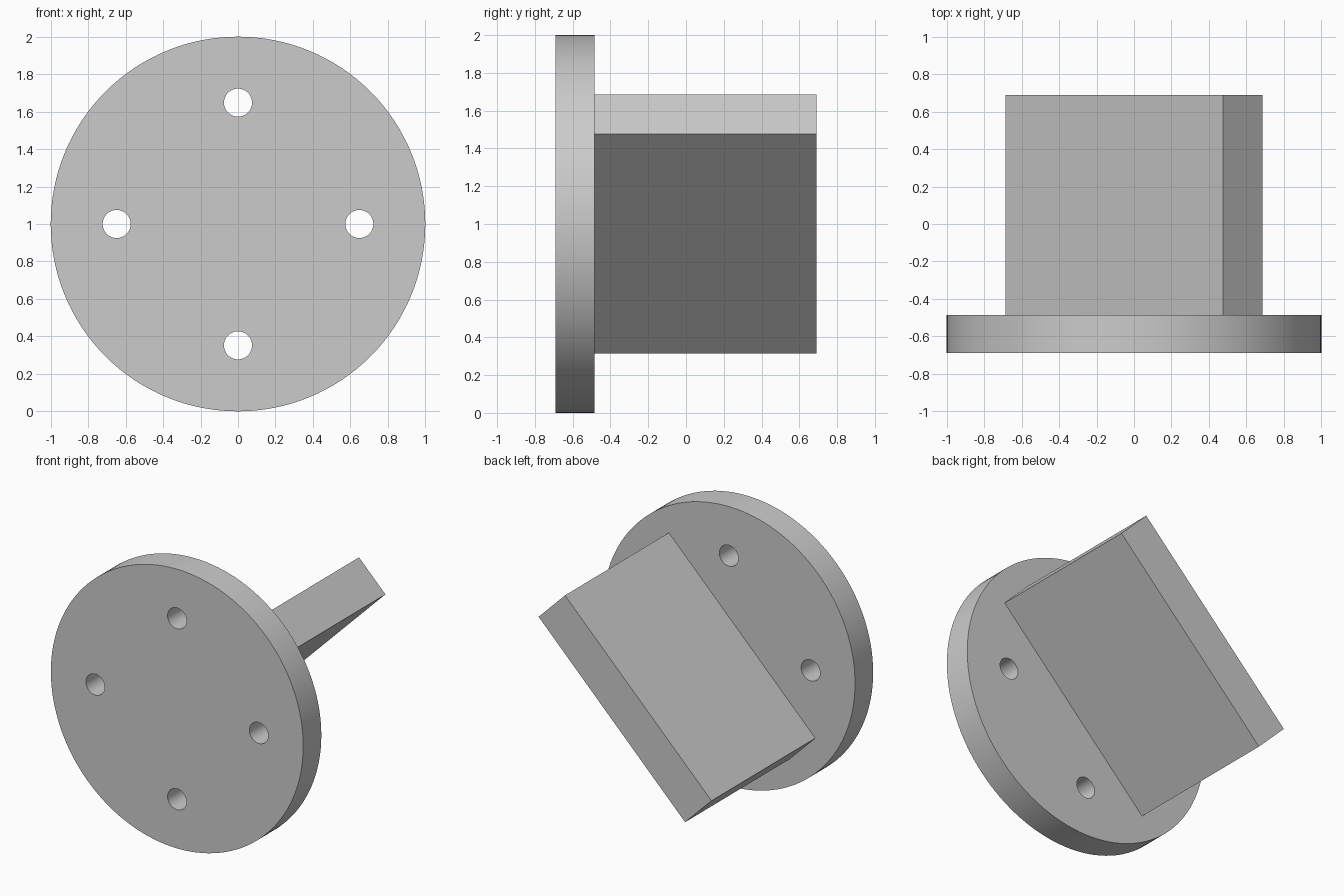
import bpy
from math import radians, sin, cos, pi

default_cube = bpy.data.objects.get("Cube")
if default_cube:
    bpy.data.objects.remove(default_cube, do_unlink=True)

FRONT, SHOULDER, BACK = -0.69, -0.485, 0.69
CENTRE_Z = 1.0
HOLE_RADIUS, HOLE_CIRCLE = 0.075, 0.648
TONGUE_LENGTH, TONGUE_THICKNESS = 1.642, 0.296

# Plain grey metal
grey = bpy.data.materials.new("grey_metal")
grey.use_nodes = True
colour = (0.6, 0.6, 0.6, 1)
grey.diffuse_color = colour
grey.node_tree.nodes["Principled BSDF"].inputs["Base Color"].default_value = colour


def rod(name, radius, x, z, y0, y1, sides):
    """Cylinder lying along y."""
    bpy.ops.mesh.primitive_cylinder_add(
        vertices=sides, radius=radius, depth=y1 - y0,
        location=(x, (y0 + y1) / 2, z), rotation=(radians(90), 0, 0))
    obj = bpy.context.object
    obj.name = name
    return obj


# Round flange
flange = rod("flange", 1.0, 0, CENTRE_Z, FRONT, SHOULDER, 128)
flange.data.materials.append(grey)

# Four bolt holes drilled through the flange
for i in range(4):
    angle = i * pi / 2
    drill = rod("bolt_hole_cutter", HOLE_RADIUS, HOLE_CIRCLE * cos(angle),
                CENTRE_Z + HOLE_CIRCLE * sin(angle),
                FRONT - 0.1, SHOULDER + 0.1, 48)
    drill.hide_render = True
    drill.data.materials.append(grey)
    cut = flange.modifiers.new("bolt_hole", 'BOOLEAN')
    cut.operation = 'DIFFERENCE'
    cut.solver = 'EXACT'
    cut.object = drill
    bpy.context.view_layer.objects.active = flange
    bpy.ops.object.modifier_apply(modifier=cut.name)
    bpy.data.objects.remove(drill, do_unlink=True)

bpy.ops.object.select_all(action='DESELECT')
flange.select_set(True)
bpy.context.view_layer.objects.active = flange
bpy.ops.object.shade_smooth_by_angle(angle=radians(30))

# Flat tongue behind the flange, turned diagonally
bpy.ops.mesh.primitive_cube_add(
    size=1, location=(0, (SHOULDER + BACK) / 2, CENTRE_Z),
    rotation=(0, radians(-45), 0))
tongue = bpy.context.object
tongue.name = "tongue"
tongue.scale = (TONGUE_LENGTH, BACK - SHOULDER, TONGUE_THICKNESS)
bpy.ops.object.transform_apply(location=False, rotation=False, scale=True)
tongue.data.materials.append(grey)
